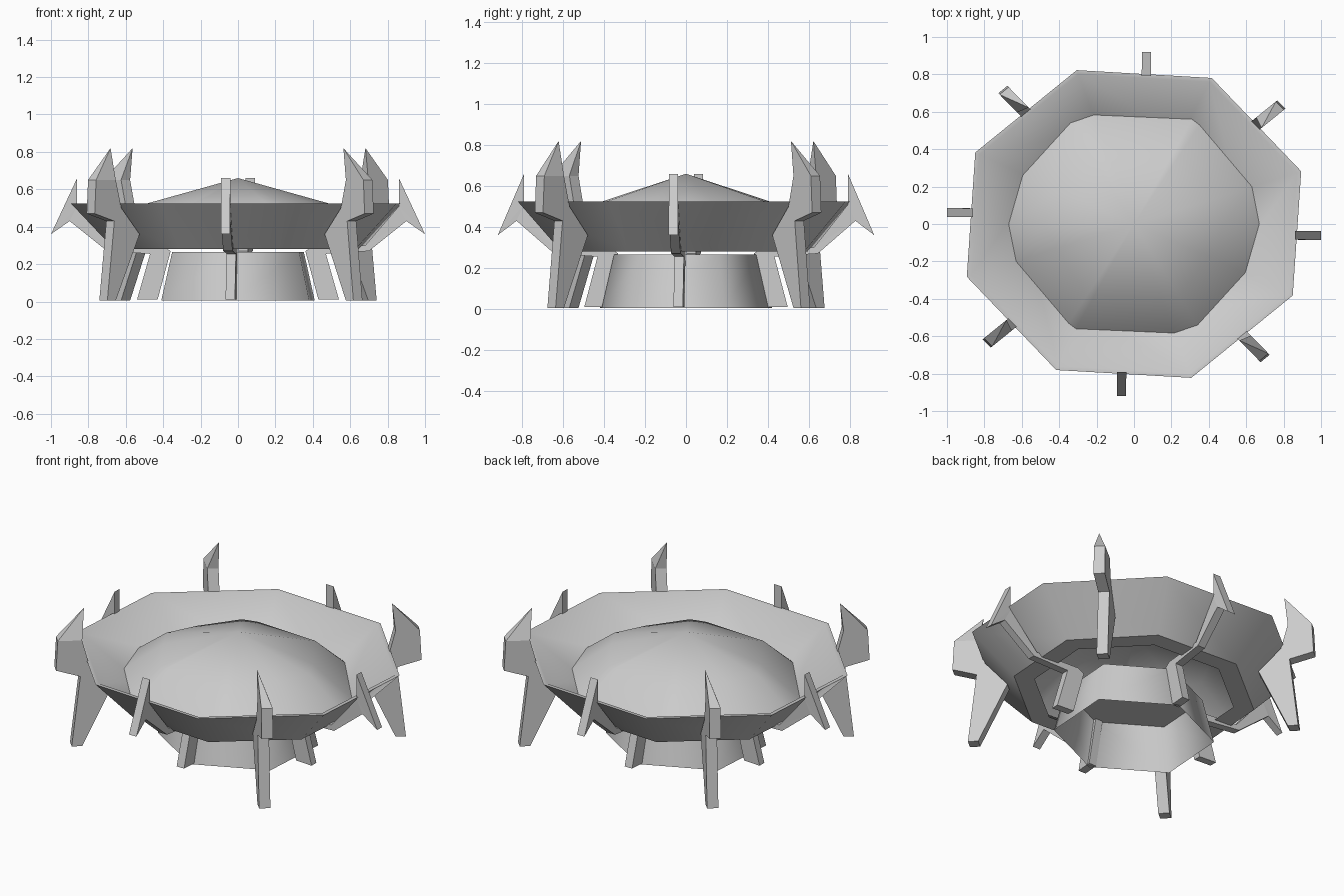
import bpy, bmesh
from math import cos, sin, pi, radians, atan2, hypot

old = bpy.data.objects.get("Cube")
if old:
    bpy.data.objects.remove(old, do_unlink=True)

TURN = radians(-3.6)      # twist of the whole body
SQUASH = 0.92             # depth compared with width

grey = bpy.data.materials.new("plain grey")
grey.use_nodes = True
grey.diffuse_color = (0.6, 0.6, 0.6, 1)
grey.node_tree.nodes["Principled BSDF"].inputs["Base Color"].default_value = (0.6, 0.6, 0.6, 1)


def finish(name, bm, smooth=None):
    bmesh.ops.remove_doubles(bm, verts=bm.verts, dist=0.0005)
    bmesh.ops.recalc_face_normals(bm, faces=bm.faces)
    mesh = bpy.data.meshes.new(name)
    bm.to_mesh(mesh)
    bm.free()
    mesh.materials.append(grey)
    obj = bpy.data.objects.new(name, mesh)
    bpy.context.collection.objects.link(obj)
    if smooth:
        bpy.ops.object.select_all(action='DESELECT')
        obj.select_set(True)
        bpy.context.view_layer.objects.active = obj
        bpy.ops.object.shade_smooth_by_angle(angle=radians(smooth))


def bridge(bm, a, b):
    n = len(a)
    for i in range(n):
        bm.faces.new((a[i], a[(i + 1) % n], b[(i + 1) % n], b[i]))


def lathe(bm, profile, sides):
    """Many-sided rings, one for each (radius, height)."""
    rings = []
    for r, z in profile:
        angles = [TURN + pi * (2 * i + 1) / sides for i in range(sides)]
        rings.append([bm.verts.new((r * cos(a), r * sin(a) * SQUASH, z)) for a in angles])
    for a, b in zip(rings, rings[1:]):
        bridge(bm, a, b)
    return rings


def off_middle(angle, start, sides):
    """Angle from the middle of the nearest side of a polygon."""
    step = 2 * pi / sides
    return (angle - start + step / 2) % step - step / 2


# Bowl: a sloping octagonal wall, open at the bottom
RIM_Z, LOW_Z, RIM_IN, LOW_IN = 0.525, 0.28, 0.92, 0.58
bm = bmesh.new()
rings = lathe(bm, [(0.945, RIM_Z), (0.70, LOW_Z), (LOW_IN, LOW_Z), (RIM_IN, RIM_Z)], 8)
bridge(bm, rings[-1], rings[0])
finish("bowl", bm, 40)

# Dome: low six-sided cone with a steeper skirt that meets the inner wall of the bowl
half = [(0.63, 0.20), (0.67, 0), (0.595, -0.26), (0.34, -0.54),
        (0.215, -0.583), (-0.31, -0.56), (-0.35, -0.53)]
bm = bmesh.new()
edge, ring = [], []
for x, y in half + [(-x, -y) for x, y in half]:
    r, a = hypot(x, y / SQUASH), atan2(y / SQUASH, x)
    wall_r = r * cos(off_middle(a, TURN, 8)) / cos(pi / 8)
    z = LOW_Z + (wall_r - LOW_IN) / (RIM_IN - LOW_IN) * (RIM_Z - LOW_Z)
    edge.append(bm.verts.new((x, y, z)))
    k = 0.5 * cos(pi / 6) / cos(off_middle(a, TURN + pi / 6, 6)) / r
    ring.append(bm.verts.new((x * k, y * k, 0.525)))
bridge(bm, edge, ring)
apex = bm.verts.new((0, 0, 0.66))
for i in range(len(ring)):
    bm.faces.new((ring[i], ring[(i + 1) % len(ring)], apex))
finish("dome", bm, 60)

# Base drum: six-sided, closed on top, hollow below
bm = bmesh.new()
rings = lathe(bm, [(0.458, 0.005), (0.393, 0.265)], 6)
bm.faces.new(rings[-1])
finish("base_drum", bm, 62)


# Legs: flat profiles of (radius, height) standing in upright planes
def leg(name, profile, angle, thick, pointed=False, lean=0):
    bm = bmesh.new()
    sides = []
    for t in (-thick / 2, thick / 2):
        row = []
        for i, (r, z) in enumerate(profile):
            s = -thick / 2 if pointed and i == 0 else t
            s -= lean * min(r, 0.87)
            x = r * cos(angle) - s * sin(angle)
            y = r * sin(angle) + s * cos(angle)
            row.append(bm.verts.new((x, y * SQUASH, z)))
        sides.append(row)
    caps = [bm.faces.new(row) for row in sides]
    bridge(bm, *sides)
    bm.normal_update()
    bmesh.ops.triangulate(bm, faces=caps)
    finish(name, bm)


tall = [(0.88, 0.82), (1.04, 0.65), (1.05, 0.47), (0.91, 0.43), (0.96, 0.005),
        (0.90, 0.005), (0.73, 0.36), (0.86, 0.50), (0.90, 0.65)]
hooked = [(0.86, 0.66), (1.0, 0.36), (0.90, 0.43), (0.70, 0.27),
          (0.47, 0.255), (0.54, 0.01), (0.43, 0.01), (0.36, 0.27), (0.40, 0.295),
          (0.68, 0.30), (0.86, 0.51)]
for i in range(4):
    a = i * pi / 2
    leg(f"hooked_leg_{i + 1}", hooked, a, 0.05, lean=0.077)
    leg(f"tall_leg_{i + 1}", tall, a + pi / 4 + TURN + radians(i % 2) / 2, 0.065, pointed=True)
